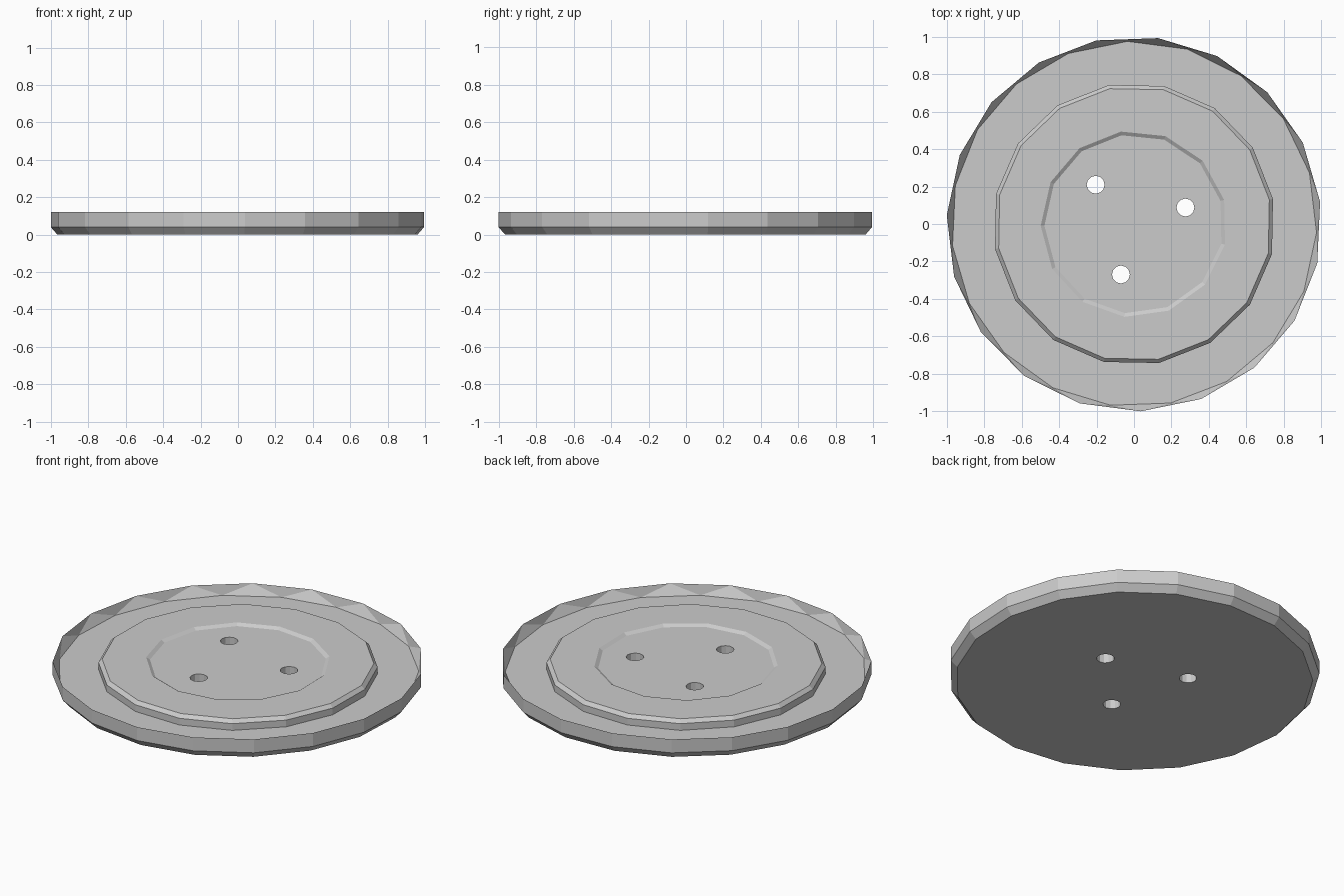
import bpy, bmesh
from math import sin, cos, radians, pi

if "Cube" in bpy.data.objects:
    bpy.data.objects.remove(bpy.data.objects["Cube"])


def ring(bm, n, r, z, start, cx=0, cy=0):
    a0 = radians(start)
    return [bm.verts.new((cx + r * cos(a0 + 2 * pi * i / n),
                          cy + r * sin(a0 + 2 * pi * i / n), z)) for i in range(n)]


def lathe(name, n, profile):
    """Closed solid from rings of (radius, z, start angle, triangulated bridge)."""
    bm = bmesh.new()
    prev = first = None
    for r, z, start, tri in profile:
        cur = ring(bm, n, r, z, start)
        if prev:
            for i in range(n):
                j = (i + 1) % n
                if tri:
                    bm.faces.new((prev[i], prev[j], cur[i]))
                    bm.faces.new((cur[i], prev[j], cur[j]))
                else:
                    bm.faces.new((prev[i], prev[j], cur[j], cur[i]))
        else:
            first = cur
        prev = cur
    bm.faces.new(first[::-1])
    bm.faces.new(prev)
    bmesh.ops.recalc_face_normals(bm, faces=bm.faces)
    me = bpy.data.meshes.new(name)
    bm.to_mesh(me)
    bm.free()
    ob = bpy.data.objects.new(name, me)
    bpy.context.collection.objects.link(ob)
    return ob


def combine(target, other, op):
    other.hide_render = True
    mod = target.modifiers.new(op.lower(), 'BOOLEAN')
    mod.operation = op
    mod.solver = 'EXACT'
    mod.object = other
    bpy.context.view_layer.objects.active = target
    bpy.ops.object.modifier_apply(modifier=mod.name)
    bpy.data.objects.remove(other, do_unlink=True)


# Dish: chamfered underside, upright wall, faceted rim falling to the floor
A = 82.6
half = 180 / 19
disc = lathe("round_disc", 19, [
    (0.967, 0, A, False), (1.002, 0.04, A, False), (1.002, 0.12, A, False),
    (0.977, 0.06, A + half, True)])

# Raised middle plateau with bevelled edge
plateau = lathe("plateau", 16, [
    (0.755, 0.03, 77.7, False), (0.755, 0.10, 77.7, False), (0.735, 0.12, 77.7, False)])
combine(disc, plateau, 'UNION')

# Shallow sloped recess in the plateau
recess = lathe("recess_cutter", 13, [
    (0.479, 0.107, 98, False), (0.499, 0.12, 98, False), (0.53, 0.14, 98, False)])
combine(disc, recess, 'DIFFERENCE')

# Three through holes
for x, y in ((-0.205, 0.21), (0.275, 0.088), (-0.07, -0.27)):
    hole = lathe("hole_cutter", 12, [(0.048, -0.1, 0, False), (0.048, 0.3, 0, False)])
    hole.location = (x, y, 0)
    bpy.context.view_layer.update()
    combine(disc, hole, 'DIFFERENCE')
